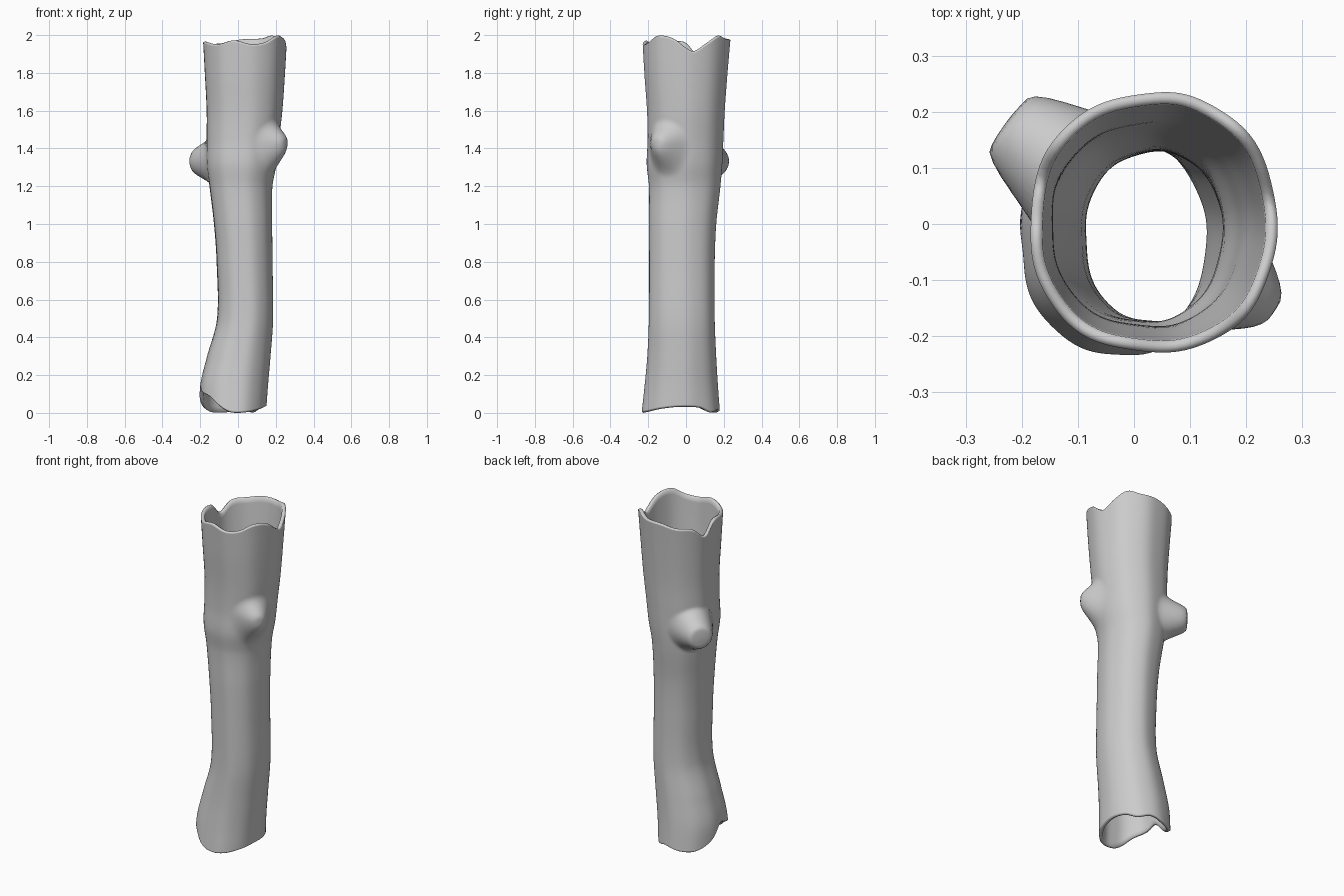
import bpy, bmesh, math

if "Cube" in bpy.data.objects:
    bpy.data.objects.remove(bpy.data.objects["Cube"])

COLS, ROWS, WALL = 96, 170, 0.021

# z, left x, right x, front y, back y of the trunk
PROFILE = [
    (-0.05, -0.200, 0.140, -0.238, 0.183),
    (0.00, -0.203, 0.146, -0.236, 0.178),
    (0.15, -0.200, 0.157, -0.220, 0.167),
    (0.30, -0.165, 0.170, -0.206, 0.158),
    (0.50, -0.112, 0.184, -0.197, 0.150),
    (0.80, -0.114, 0.181, -0.195, 0.150),
    (1.00, -0.128, 0.179, -0.196, 0.158),
    (1.20, -0.152, 0.180, -0.196, 0.180),
    (1.32, -0.168, 0.202, -0.208, 0.190),
    (1.45, -0.168, 0.215, -0.203, 0.196),
    (1.60, -0.168, 0.232, -0.206, 0.203),
    (1.80, -0.178, 0.246, -0.220, 0.218),
    (2.05, -0.192, 0.260, -0.234, 0.240),
]
# broken end heights by angle in degrees
TOP = [(0, 1.935), (11, 1.918), (28, 1.96), (46, 2.0), (65, 1.985), (95, 1.98),
       (120, 1.96), (143, 1.95), (162, 1.895), (182, 1.965), (205, 1.965),
       (230, 1.955), (255, 1.975), (280, 1.955), (300, 1.965), (320, 2.0), (342, 1.985)]
BOTTOM = [(0, 0.035), (30, 0.03), (50, 0.005), (75, 0.02), (105, 0.005), (135, 0.01),
          (160, 0.05), (185, 0.13), (205, 0.11), (228, 0.085), (250, 0.03),
          (268, 0.005), (300, 0.008), (330, 0.025)]


def curve(pts, x):
    """Smooth cubic interpolation through (x, value) points."""
    i = 0
    while i < len(pts) - 2 and x > pts[i + 1][0]:
        i += 1

    def slope(k):
        a, b = pts[max(k - 1, 0)], pts[min(k + 1, len(pts) - 1)]
        return (b[1] - a[1]) / (b[0] - a[0])
    (x0, y0), (x1, y1) = pts[i], pts[i + 1]
    h = x1 - x0
    t = (x - x0) / h
    return ((2*t**3 - 3*t*t + 1) * y0 + (t**3 - 2*t*t + t) * h * slope(i)
            + (3*t*t - 2*t**3) * y1 + (t**3 - t*t) * h * slope(i + 1))


def around(pts, deg):
    wrapped = ([(a - 360, v) for a, v in pts[-2:]] + pts
               + [(a + 360, v) for a, v in pts[:2]])
    return curve(wrapped, deg)


SIDES = [[(p[0], p[k]) for p in PROFILE] for k in range(1, 5)]


def stub(x, y, z, cx, angle, height, length, core, reach, below):
    """Pull the bark outward along one direction to form a branch stub."""
    dx, dy = math.cos(math.radians(angle)), math.sin(math.radians(angle))
    along = (x - cx) * dx + y * dy
    if along <= 0:
        return x, y
    side = -(x - cx) * dy + y * dx
    v = z - height
    r = math.hypot(side, v / below if v < 0 else v)
    t = min(max((reach - r) / (reach - core), 0), 1)
    w = t * t * (3 - 2 * t)
    tip = length - 1.5 * min(r, 0.1) ** 2
    push = max(tip - along, 0) * w
    return x + push * dx, y + push * dy


def trunk_point(deg, z, inset, outer):
    left, right, front, back = (curve(s, z) for s in SIDES)
    cx, cy = (left + right) / 2, (front + back) / 2
    rx, ry = (right - left) / 2 - inset, (back - front) / 2 - inset
    a = math.radians(deg)
    c, s = math.cos(a), math.sin(a)
    # slightly squarish section with faint lengthwise waves
    n = 2.2
    k = (abs(c)**n + abs(s)**n) ** (-1 / n)
    k *= 1 + 0.008 * math.sin(5 * a + 1.0) + 0.006 * math.sin(9 * a + z)
    x, y = cx + rx * k * c, cy + ry * k * s
    if outer:
        x, y = stub(x, y, z, 0.015, 143, 1.335, 0.303, 0.055, 0.135, 1.0)
        x, y = stub(x, y, z, 0.02, -34, 1.435, 0.278, 0.015, 0.125, 1.5)
    return x, y, z


# Hollow trunk: outer wall, rounded lip, inner wall, lower lip, as one closed shell
bm = bmesh.new()
loops = []
rings = [(i / ROWS, 0.0, True) for i in range(ROWS + 1)]
rings += [(1.0, WALL / 2, False)]
inner = 60
rings += [(1 - i / inner, WALL, False) for i in range(inner + 1)]
rings += [(0.0, WALL / 2, False)]
for t, inset, outer in rings:
    ring = []
    for j in range(COLS):
        deg = 360 * j / COLS
        lo, hi = around(BOTTOM, deg), around(TOP, deg)
        z = lo + (hi - lo) * t
        if inset != WALL / 2:       # crown the lips
            z += 0.006 if t == 0 else (-0.006 if t == 1 else 0)
        ring.append(bm.verts.new(trunk_point(deg, z, inset, outer)))
    loops.append(ring)
for a, b in zip(loops, loops[1:] + loops[:1]):
    for j in range(COLS):
        k = (j + 1) % COLS
        bm.faces.new((a[j], a[k], b[k], b[j]))
bmesh.ops.recalc_face_normals(bm, faces=bm.faces)

# Stand on the ground
low = min(v.co.z for v in bm.verts)
bmesh.ops.translate(bm, verts=bm.verts, vec=(0, 0, -low))

mesh = bpy.data.meshes.new("hollow_log")
bm.to_mesh(mesh)
bm.free()
log = bpy.data.objects.new("hollow_log", mesh)
bpy.context.collection.objects.link(log)
for p in mesh.polygons:
    p.use_smooth = True
